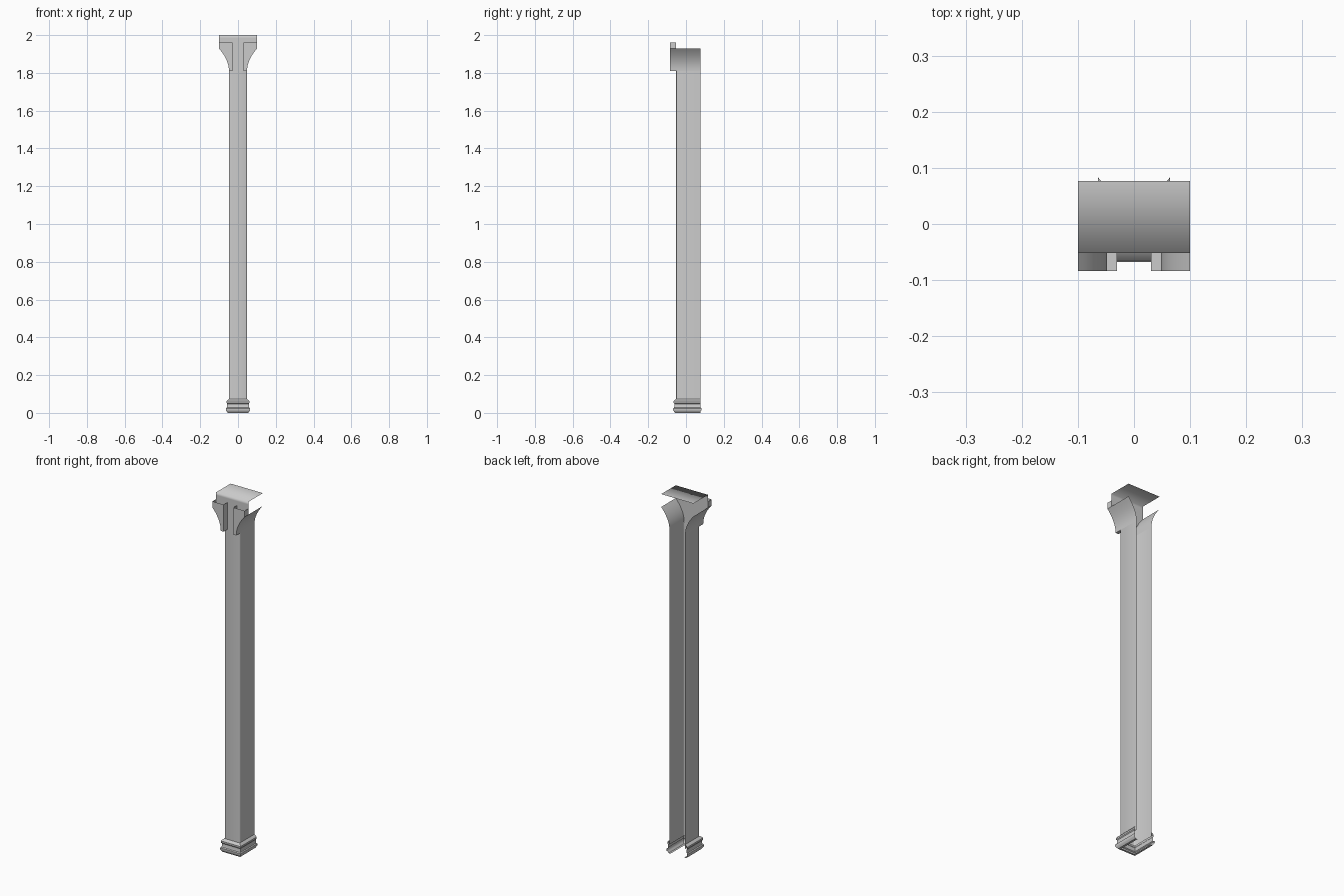
import bpy

cube = bpy.data.objects.get("Cube")
if cube:
    bpy.data.objects.remove(cube, do_unlink=True)

GREY = (0.6, 0.6, 0.6, 1)
stone = bpy.data.materials.new("pale_grey_stone")
stone.use_nodes = True
stone.diffuse_color = GREY
stone.node_tree.nodes["Principled BSDF"].inputs["Base Color"].default_value = GREY

BACK, FRONT, NOSE = 0.077, -0.052, -0.084   # depth planes
HALF, WIDE = 0.048, 0.1                     # shaft and capital half widths
NECK, FLARE_TOP, CAP_TOP = 1.81, 1.928, 1.962


def build(name, verts, faces, angle=0.6):
    mesh = bpy.data.meshes.new(name)
    mesh.from_pydata(verts, [], faces)
    mesh.materials.append(stone)
    obj = bpy.data.objects.new(name, mesh)
    bpy.context.collection.objects.link(obj)
    bpy.ops.object.select_all(action='DESELECT')
    obj.select_set(True)
    bpy.context.view_layer.objects.active = obj
    bpy.ops.object.shade_smooth_by_angle(angle=angle)
    return obj


def loft(name, rows, angle=0.6):
    """Open sheet through rows of points."""
    n = len(rows[0])
    faces = [(r * n + i, r * n + i + 1, (r + 1) * n + i + 1, (r + 1) * n + i)
             for r in range(len(rows) - 1) for i in range(n - 1)]
    return build(name, [p for row in rows for p in row], faces, angle)


# Bell curve shared by the side walls, the front panel and the brackets
STEPS = 10
flare = [(HALF + (WIDE - HALF) * (i / STEPS) ** 2,
          NECK + (FLARE_TOP - NECK) * i / STEPS) for i in range(STEPS + 1)]

# Shaft: three walls with softened front corners, open at the back
c = 0.006
half = [(HALF, BACK), (HALF, FRONT + c), (HALF - c * 0.3, FRONT + c * 0.3), (HALF - c, FRONT)]
outline = [(-x, y) for x, y in half] + half[::-1]
loft("shaft", [[(x, y, z) for x, y in outline] for z in (0.05, NECK)], 1.0)

# Flared side walls above the shaft
for side, label in ((1, "left"), (-1, "right")):
    rows = [[(side * x, FRONT, z), (side * x, BACK, z)] for x, z in flare]
    loft(label + "_flare", rows if side > 0 else [r[::-1] for r in rows])

# Front panel filling the bell, rising to the top slab
panel = flare + [(WIDE, CAP_TOP)]
loft("capital_panel", [[(-x, FRONT, z), (x, FRONT, z)] for x, z in panel])

# Top slab with its front lip
slab = [(FRONT, CAP_TOP), (FRONT, 1.985), (FRONT, 2.0), (BACK, 2.0)]
loft("top_slab", [[(-WIDE, y, z), (WIDE, y, z)] for y, z in slab], 1.8)

# Projecting brackets either side of the centre groove, open on top
INNER = 0.03
edge = [(INNER, CAP_TOP), (INNER, NECK)] + flare + [(WIDE, CAP_TOP)]
for side, label in ((1, "left"), (-1, "right")):
    n = len(edge)
    verts = [(side * x, y, z) for y in (NOSE, FRONT) for x, z in edge]
    faces = [tuple(range(n))]
    faces += [(i + 1, i, n + i, n + i + 1) for i in range(n - 1)]
    if side < 0:
        faces = [f[::-1] for f in faces]
    build(label + "_bracket", verts, faces)

# Base moulding: profile of (projection, height) wrapped around three sides
profile = [(-0.006, 0.0), (0.006, 0.0), (0.012, 0.008), (0.016, 0.014), (0.016, 0.024),
           (0.011, 0.028), (0.009, 0.036), (0.009, 0.048), (0.013, 0.053),
           (0.013, 0.062), (0.008, 0.068), (0.0, 0.074)]
rows = []
for out, z in profile:
    x, y = HALF + out, FRONT - out
    back = BACK + (0.006 if out > 0.014 else 0)
    rows.append([(-x, back, z), (-x, y, z), (x, y, z), (x, back, z)])
loft("base_moulding", rows)
